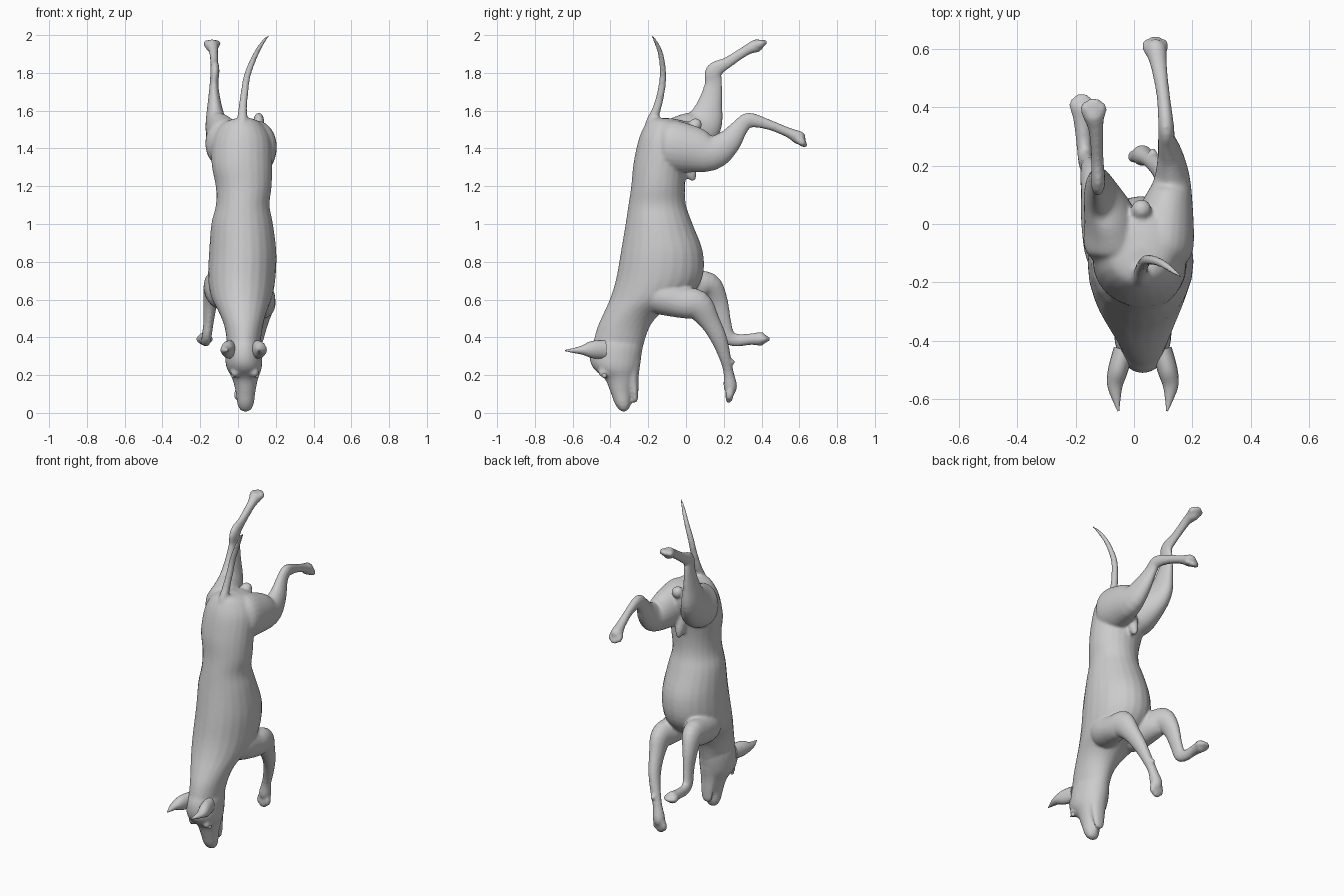
import bpy, bmesh, math
from mathutils import Vector

X = Vector((1, 0, 0))


def spline(rows, i, t):
    # Catmull-Rom blend of section rows
    g = lambda k: rows[min(max(k, 0), len(rows) - 1)]
    return [0.5 * (2 * b + (c - a) * t + (2 * a - 5 * b + 4 * c - d) * t * t
                   + (3 * b - a - 3 * c + d) * t ** 3)
            for a, b, c, d in zip(g(i - 1), g(i), g(i + 1), g(i + 2))]


def loft(name, rows, flat=False, sub=4, n=24):
    """Skin rings (x, y, z, side radius, depth radius) along a path."""
    s = [spline(rows, i, k / sub) for i in range(len(rows) - 1) for k in range(sub)]
    s.append(list(rows[-1]))
    bm = bmesh.new()
    rings = []
    for i, r in enumerate(s):
        c = Vector(r[:3])
        t = (Vector(s[min(i + 1, len(s) - 1)][:3]) - Vector(s[max(i - 1, 0)][:3])).normalized()
        if flat:
            t = Vector((0, 0, math.copysign(1, t.z)))
        u = (X - t * X.dot(t)).normalized()
        v = t.cross(u)
        rings.append([bm.verts.new(c + u * max(r[3], .003) * math.cos(a) + v * max(r[4], .003) * math.sin(a))
                      for a in (2 * math.pi * k / n for k in range(n))])
    for a, b in zip(rings, rings[1:]):
        for k in range(n):
            bm.faces.new((a[k], a[(k + 1) % n], b[(k + 1) % n], b[k]))
    bm.faces.new(rings[0][::-1])
    bm.faces.new(rings[-1])
    bmesh.ops.recalc_face_normals(bm, faces=bm.faces)
    for f in bm.faces:
        f.smooth = len(f.verts) == 4
    me = bpy.data.meshes.new(name)
    bm.to_mesh(me)
    bm.free()
    ob = bpy.data.objects.new(name, me)
    bpy.context.collection.objects.link(ob)
    return ob


def profile(name, rows):
    # horizontal sections: z, centre x, half width, back y, belly y
    return loft(name, [(x, (a + b) / 2, z, w, (b - a) / 2) for z, x, w, a, b in rows], flat=True)


def ball(name, loc, size):
    bpy.ops.mesh.primitive_uv_sphere_add(segments=20, ring_count=12, location=loc)
    ob = bpy.context.object
    ob.name = name
    ob.scale = size
    bpy.ops.object.shade_smooth()
    return ob


def toes(start, end, spread, r):
    # four toes fanned sideways, middle two longer
    a, b = Vector(start), Vector(end)
    out = []
    for k in (-1.5, -.5, .5, 1.5):
        p = a + X * k * spread * .7
        q = a.lerp(b, 1 if abs(k) < 1 else .8) + X * k * spread
        rows = [(*p, r * .8, r), (*p.lerp(q, .6), r, r * 1.15), (*q, r * .4, r * .5)]
        out.append(loft("toe", rows, sub=3, n=12))
    return out


parts = []

# torso and neck
parts.append(profile("torso", [
    (1.56, .03, .04, -.19, -.08), (1.53, .02, .11, -.215, .03), (1.45, .02, .155, -.25, .06),
    (1.32, .02, .16, -.278, .01), (1.2, .03, .148, -.29, -.005), (1.1, .025, .142, -.305, 0),
    (1.0, .022, .163, -.32, .035), (.85, .025, .178, -.345, .09), (.71, .02, .178, -.37, .085),
    (.61, .02, .16, -.40, .01), (.53, .025, .125, -.435, -.13), (.45, .03, .10, -.47, -.195),
    (.34, .03, .085, -.50, -.23)]))

# skull and upper muzzle
parts.append(profile("head", [
    (.43, .03, .07, -.46, -.23), (.36, .03, .093, -.50, -.228), (.29, .03, .098, -.51, -.238),
    (.235, .033, .092, -.49, -.25), (.18, .038, .068, -.43, -.27), (.11, .04, .052, -.40, -.288),
    (.05, .04, .044, -.378, -.292), (.018, .04, .03, -.355, -.305), (.008, .04, .012, -.34, -.32)]))
# lower jaw
parts.append(profile("jaw", [
    (.28, .033, .06, -.34, -.238), (.2, .037, .052, -.32, -.25), (.12, .04, .04, -.295, -.252),
    (.075, .04, .032, -.285, -.255), (.055, .04, .018, -.28, -.262)]))
parts += [ball("brow", (.036 + s * .05, -.435, .215), (.025, .03, .028)) for s in (-1, 1)]

# near hind leg, stretched backward
parts.append(loft("hind_leg", [
    (.09, -.15, 1.42, .06, .09), (.095, -.09, 1.415, .105, .135), (.11, .03, 1.395, .095, .125),
    (.13, .14, 1.378, .065, .094), (.125, .225, 1.435, .045, .068), (.112, .285, 1.51, .03, .046),
    (.11, .335, 1.55, .027, .04), (.10, .44, 1.525, .023, .027), (.085, .54, 1.485, .028, .026),
    (.075, .60, 1.455, .036, .036), (.075, .62, 1.44, .02, .02)]))
parts += toes((.073, .585, 1.46), (.073, .638, 1.41), .021, .018)

# far hind leg, kicked upward
parts.append(loft("hind_leg", [
    (-.06, -.15, 1.41, .06, .08), (-.065, -.07, 1.42, .105, .13), (-.085, .02, 1.465, .088, .128),
    (-.115, .095, 1.535, .058, .10), (-.125, .128, 1.64, .036, .066), (-.127, .145, 1.74, .023, .047),
    (-.122, .148, 1.81, .024, .045), (-.125, .22, 1.855, .021, .03), (-.13, .32, 1.92, .025, .027),
    (-.138, .375, 1.945, .036, .035), (-.138, .40, 1.96, .02, .02)]))
parts += toes((-.138, .365, 1.945), (-.138, .428, 1.965), .021, .018)

# near front leg, hanging down
parts.append(loft("front_leg", [
    (.08, -.22, .66, .05, .07), (.10, -.14, .62, .09, .095), (.125, -.03, .585, .075, .082),
    (.135, .06, .57, .058, .08), (.12, .125, .485, .042, .055), (.10, .175, .39, .034, .043),
    (.07, .208, .29, .03, .031), (.045, .225, .215, .028, .027), (.028, .235, .14, .036, .036),
    (.025, .237, .10, .02, .02)]))
parts += toes((.026, .235, .135), (.02, .225, .052), .02, .019)
parts.append(ball("dewclaw", (.065, .245, .27), (.014, .016, .014)))

# far front leg, bent at the wrist
parts.append(loft("front_leg", [
    (-.05, -.2, .66, .05, .07), (-.075, -.1, .645, .09, .10), (-.105, .03, .66, .078, .09),
    (-.125, .115, .67, .058, .075), (-.145, .165, .595, .04, .056), (-.155, .195, .49, .028, .043),
    (-.165, .218, .41, .026, .04), (-.17, .265, .385, .026, .034), (-.175, .34, .39, .03, .03),
    (-.177, .40, .392, .036, .036), (-.177, .42, .392, .02, .02)]))
parts += toes((-.177, .375, .39), (-.178, .445, .392), .02, .018)

# small folds under the belly and rump
parts.append(loft("belly_fold", [(.025, -.04, 1.46, .035, .04), (.025, .0, 1.35, .035, .04),
                                 (.025, .025, 1.27, .026, .032), (.025, .04, 1.23, .01, .012)]))
parts.append(ball("rump_fold", (.025, .05, 1.525), (.035, .035, .035)))

# tail root blends into the rump
parts.append(loft("tail", [
    (.022, -.19, 1.44, .03, .03), (.023, -.185, 1.53, .029, .03), (.025, -.155, 1.61, .023, .023),
    (.035, -.132, 1.70, .02, .02), (.05, -.122, 1.79, .018, .018), (.09, -.132, 1.89, .015, .015),
    (.13, -.158, 1.96, .011, .011), (.162, -.183, 1.998, .005, .005)], n=16))

# fuse into one skin
bpy.ops.object.select_all(action='DESELECT')
for p in parts:
    p.select_set(True)
body = parts[0]
bpy.context.view_layer.objects.active = body
bpy.ops.object.join()
body.name = "dog_body"
m = body.modifiers.new("Fuse", 'REMESH')
m.mode = 'VOXEL'
m.voxel_size = .0085
m.use_smooth_shade = True
m = body.modifiers.new("Soften", 'SMOOTH')
m.factor = .5
m.iterations = 5

# pointed ears and eyes
for side in (-1, 1):
    cx = .03
    loft("ear", [(cx + side * .065, -.43, .335, .035, .05), (cx + side * .085, -.50, .335, .034, .045),
                 (cx + side * .095, -.55, .332, .027, .024), (cx + side * .09, -.60, .33, .014, .012),
                 (cx + side * .083, -.64, .33, .003, .003)], n=16)
    ball("eye", (.037 + side * .062, -.432, .198), (.012, .014, .014))
